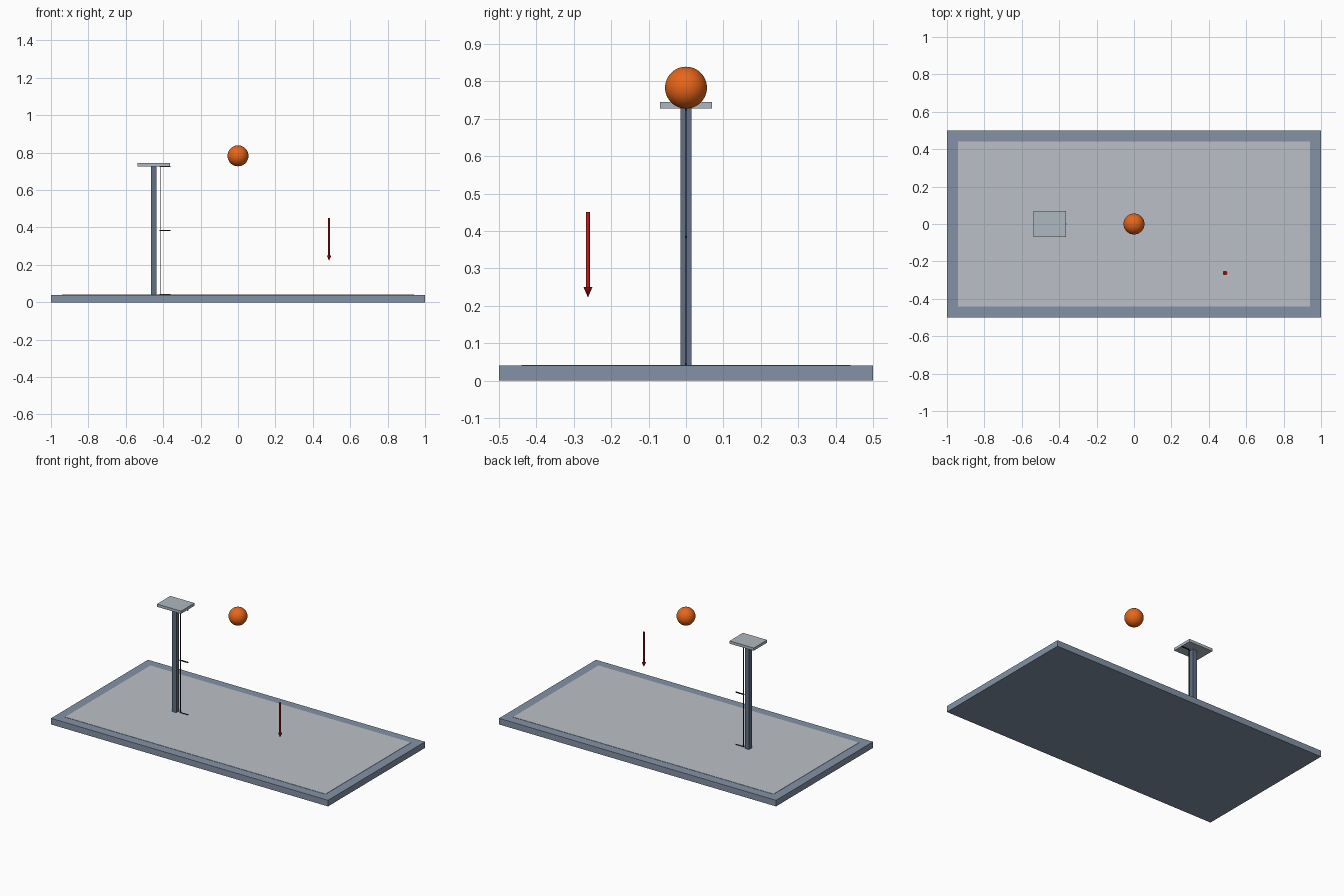
import bpy
from math import pi

if "Cube" in bpy.data.objects:
    bpy.data.objects.remove(bpy.data.objects["Cube"])


def material(name, rgb):
    m = bpy.data.materials.new(name)
    m.diffuse_color = (*rgb, 1)
    m.use_nodes = True
    m.node_tree.nodes["Principled BSDF"].inputs["Base Color"].default_value = m.diffuse_color
    return m


slate = material("slate", (0.23, 0.29, 0.38))
dark_slate = material("dark_slate", (0.12, 0.16, 0.23))
pale = material("pale_grey", (0.50, 0.53, 0.57))
plate_grey = material("plate_grey", (0.42, 0.48, 0.53))
black = material("black", (0.02, 0.02, 0.03))
orange = material("orange", (0.80, 0.13, 0.01))
red = material("red", (0.55, 0.01, 0.01))


def finish(name, mat):
    ob = bpy.context.object
    ob.name = name
    ob.data.materials.append(mat)
    return ob


def box(name, x, y, z, mat):
    """Box from (min, max) ranges on each axis."""
    ranges = (x, y, z)
    bpy.ops.mesh.primitive_cube_add(size=1, location=[(a + b) / 2 for a, b in ranges])
    ob = finish(name, mat)
    ob.scale = [b - a for a, b in ranges]
    bpy.ops.object.transform_apply(location=False, rotation=False, scale=True)
    return ob


# Table slab with a thin inlaid surface
box("base_slab", (-1, 1), (-0.5, 0.5), (0, 0.04), slate)
box("surface_panel", (-0.94, 0.94), (-0.44, 0.44), (0.035, 0.042), pale)

# Post and the plate on top of it
PX = -0.45
box("post", (PX - 0.015, PX + 0.015), (-0.015, 0.015), (0.04, 0.727), dark_slate)
box("top_plate", (PX - 0.087, PX + 0.087), (-0.069, 0.069), (0.727, 0.745), plate_grey)

# Height gauge beside the post: thin line and three ticks
box("gauge_line", (-0.418, -0.414), (-0.002, 0.002), (0.04, 0.727), black)
for i, z in enumerate((0.042, 0.384, 0.725)):
    box(f"gauge_tick_{i + 1}", (-0.42, -0.36), (-0.003, 0.003), (z - 0.003, z + 0.003), black)

# Floating ball
bpy.ops.mesh.primitive_uv_sphere_add(segments=48, ring_count=24, radius=0.056,
                                     location=(0, 0, 0.783))
finish("ball", orange)
bpy.ops.object.shade_smooth()

# Downward arrow: shaft and cone head
AX, AY = 0.487, -0.262
bpy.ops.mesh.primitive_cylinder_add(vertices=20, radius=0.005, depth=0.2,
                                    location=(AX, AY, 0.35))
finish("arrow_shaft", red)
bpy.ops.object.shade_smooth_by_angle()
bpy.ops.mesh.primitive_cone_add(vertices=20, radius1=0.012, radius2=0, depth=0.028,
                                location=(AX, AY, 0.236), rotation=(pi, 0, 0))
finish("arrow_head", red)
bpy.ops.object.shade_smooth_by_angle()
